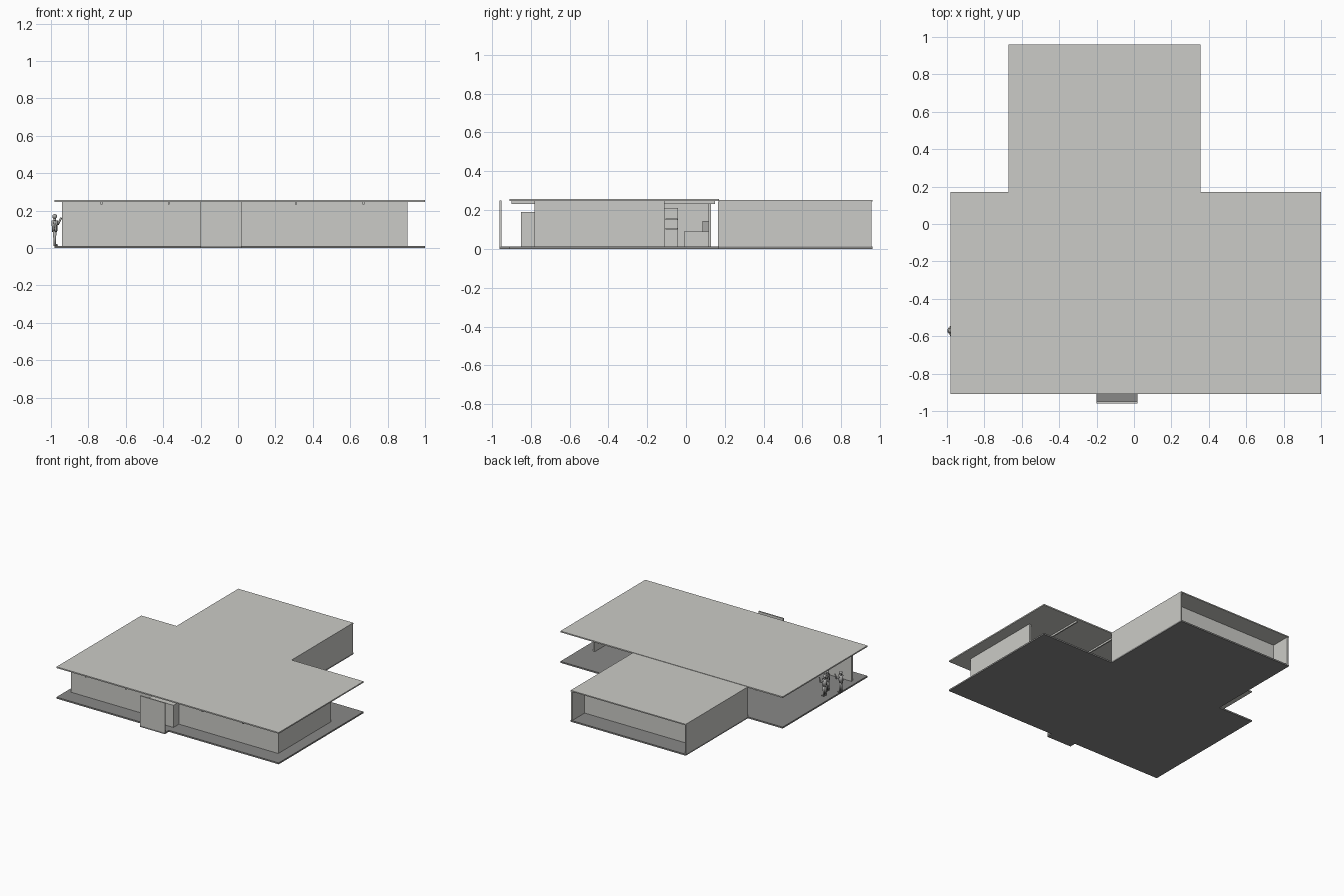
import bpy
import bmesh
from mathutils import Vector

if "Cube" in bpy.data.objects:
    bpy.data.objects.remove(bpy.data.objects["Cube"], do_unlink=True)


def material(name, color):
    m = bpy.data.materials.new(name)
    m.use_nodes = True
    m.diffuse_color = (*color, 1)
    m.node_tree.nodes["Principled BSDF"].inputs["Base Color"].default_value = (*color, 1)
    return m


PLASTER = material("pale plaster", (0.6, 0.6, 0.57))
PAVING = material("grey paving", (0.25, 0.25, 0.245))
CLOTH = material("mid grey cloth", (0.4, 0.4, 0.39))


def finish(name, bm, mat):
    mesh = bpy.data.meshes.new(name)
    bm.to_mesh(mesh)
    bm.free()
    mesh.materials.append(mat)
    obj = bpy.data.objects.new(name, mesh)
    bpy.context.collection.objects.link(obj)
    return obj


def box(name, x, y, z, mat=PLASTER):
    """Box from (low, high) pairs along each axis."""
    bm = bmesh.new()
    bmesh.ops.create_cube(bm, size=1)
    for v in bm.verts:
        v.co = [r[0] + (c + 0.5) * (r[1] - r[0]) for c, r in zip(v.co, (x, y, z))]
    return finish(name, bm, mat)


def limb(bm, start, end, r1, r2):
    """Tapered round limb between two points."""
    a, b = Vector(start), Vector(end)
    new = bmesh.ops.create_cone(bm, cap_ends=True, segments=10, radius1=r1,
                                radius2=r2, depth=(b - a).length)["verts"]
    turn = Vector((0, 0, 1)).rotation_difference(b - a)
    for v in new:
        v.co = turn @ v.co + (a + b) / 2


def figure(name, x, y, reach):
    """Standing person with one raised arm pointing along x."""
    bm = bmesh.new()
    for s in (-1, 1):
        limb(bm, (0, s * 0.012, 0), (0, s * 0.009, 0.08), 0.006, 0.01)
        limb(bm, (0, s * 0.012, 0.004), (0.016, s * 0.014, 0.004), 0.005, 0.004)
    limb(bm, (0, 0, 0.075), (0, 0, 0.135), 0.014, 0.019)
    limb(bm, (0, 0, 0.13), (0, 0, 0.15), 0.008, 0.006)
    limb(bm, (0, -0.018, 0.13), (0.006, -0.032, 0.075), 0.007, 0.005)
    limb(bm, (0, 0.018, 0.13), (reach * 0.5, 0.032, 0.115), 0.007, 0.006)
    limb(bm, (reach * 0.5, 0.032, 0.115), (reach, 0.025, 0.15), 0.006, 0.005)
    head = bmesh.ops.create_icosphere(bm, subdivisions=2, radius=0.013)["verts"]
    bmesh.ops.translate(bm, verts=head, vec=(0, 0, 0.157))
    for p in bm.faces:
        p.smooth = True
    obj = finish(name, bm, CLOTH)
    obj.location = (x, y, FLOOR)


FLOOR, CEILING = 0.012, 0.246
STOREY = (FLOOR, CEILING)

# Floor slabs
box("main_floor", (-0.98, 1), (-0.91, 0.17), (0, FLOOR), PAVING)
box("rear_floor", (-0.67, 0.355), (0.17, 0.96), (0, FLOOR), PAVING)
box("entry_step", (-0.2, 0.02), (-0.96, -0.91), (0, FLOOR), PAVING)

# Roof slabs
box("main_roof", (-0.98, 1), (-0.91, 0.17), (CEILING, 0.256))
box("rear_roof", (-0.67, 0.355), (0.17, 0.96), (0.244, 0.253))

# Main hall walls
box("front_wall", (-0.94, 0.905), (-0.78, -0.765), STOREY)
box("end_wall", (0.89, 0.905), (-0.765, -0.11), STOREY)
box("partition_wall", (-0.16, -0.145), (-0.765, 0.13), STOREY)

# Rear wing walls around a recessed porch
for name, x in (("rear_wall_right", -0.67), ("rear_wall_left", 0.343)):
    box(name, (x, x + 0.012), (0.165, 0.955), (FLOOR, 0.244))
box("porch_wall", (-0.658, 0.343), (0.785, 0.8), (FLOOR, 0.244))

# Free-standing entry panel and low block behind it
box("entry_panel", (-0.2, 0.02), (-0.96, -0.95), (FLOOR, 0.25))
box("entry_block", (-0.2, 0.02), (-0.85, -0.78), (FLOOR, 0.19))

# Ceiling beams
for i, x in enumerate((-0.73, -0.37, 0.31, 0.67)):
    box(f"ceiling_beam_{i + 1}", (x - 0.005, x + 0.005), (-0.9, 0.15), (0.232, CEILING))

# Indoor counter, display rack and post
box("counter", (-0.14, 0.1), (-0.01, 0.12), (FLOOR, 0.09))
box("counter_lamp", (0, 0.03), (0.085, 0.115), (0.09, 0.145), CLOTH)
box("display_rack", (-0.14, -0.1), (-0.11, -0.04), (FLOOR, 0.21))
for z in (0.1, 0.15):
    box("rack_shelf", (-0.1, -0.07), (-0.105, -0.045), (z, z + 0.008))
box("counter_post", (0.1, 0.11), (0.115, 0.13), STOREY)

# People on the open terrace
figure("person_1", -0.98, -0.57, 0.035)
figure("person_2", -0.89, -0.53, -0.03)
figure("person_3", -0.92, -0.45, 0.03)
